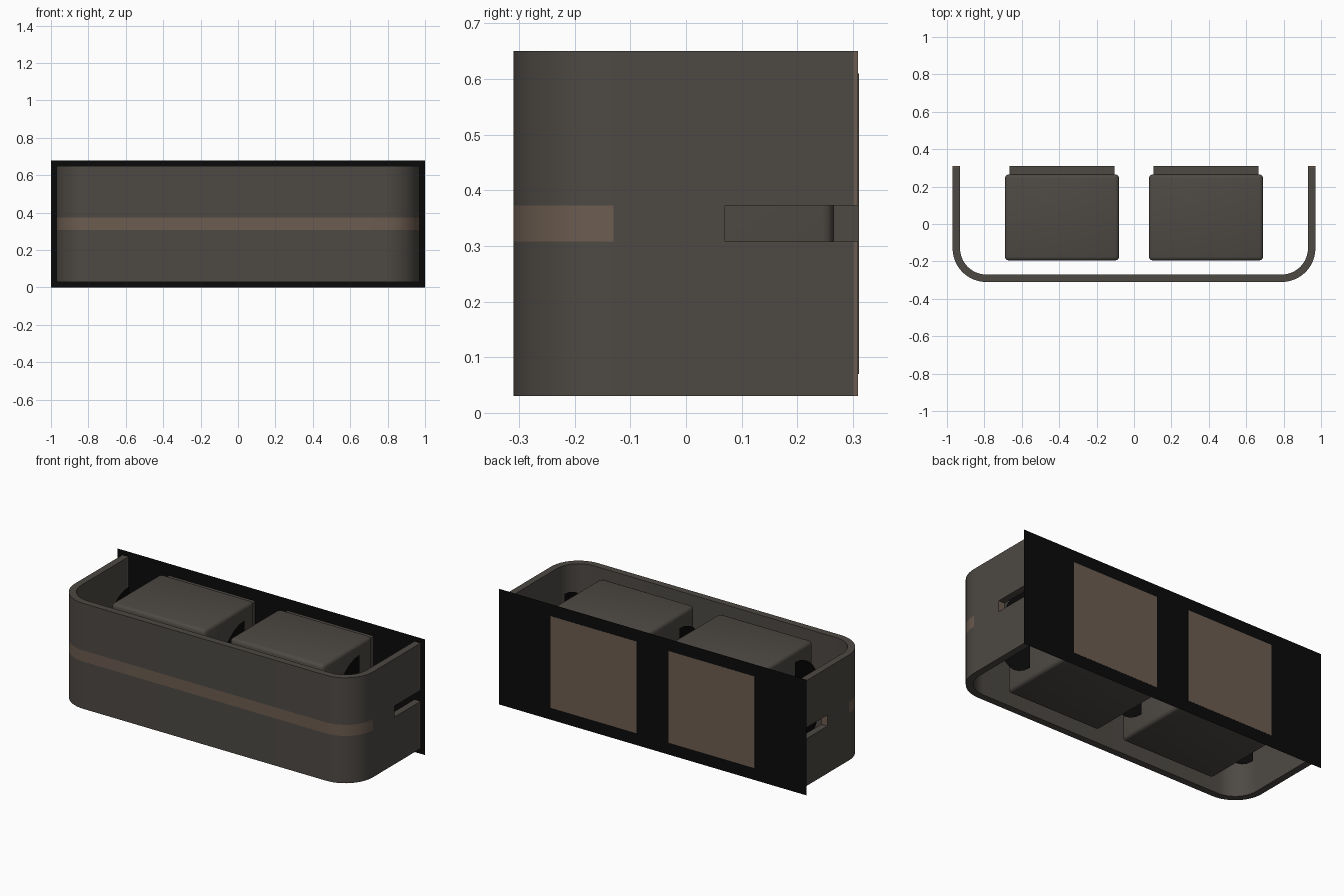
import bpy, bmesh, math
from mathutils import Vector

if "Cube" in bpy.data.objects:
    bpy.data.objects.remove(bpy.data.objects["Cube"])


def mat(name, col):
    m = bpy.data.materials.new(name)
    m.diffuse_color = (*col, 1)
    m.use_nodes = True
    m.node_tree.nodes["Principled BSDF"].inputs["Base Color"].default_value = m.diffuse_color
    return m


GREY = mat("warm dark grey", (0.075, 0.067, 0.058))
BROWN = mat("brown", (0.15, 0.108, 0.08))
BLACK = mat("black", (0.003, 0.003, 0.003))


def finish(name, bm, mats, rule=None, smooth=True):
    bmesh.ops.recalc_face_normals(bm, faces=bm.faces)
    bm.normal_update()
    for f in bm.faces:
        if rule:
            f.material_index = rule(f.calc_center_median(), f.normal)
    me = bpy.data.meshes.new(name)
    bm.to_mesh(me)
    bm.free()
    for m in mats:
        me.materials.append(m)
    ob = bpy.data.objects.new(name, me)
    bpy.context.collection.objects.link(ob)
    if smooth:
        bpy.ops.object.select_all(action='DESELECT')
        ob.select_set(True)
        bpy.context.view_layer.objects.active = ob
        bpy.ops.object.shade_smooth_by_angle(angle=math.radians(35))
    return ob


def u_path(half, front, r, stops, n=12):
    """U-shaped outline, open at the back, from left to right."""
    right = [(half - r + r * math.sin(a), front + r - r * math.cos(a))
             for a in [math.pi / 2 * i / n for i in range(n + 1)]]
    right += [(half, y) for y in stops]
    return [(-x, y) for x, y in reversed(right)] + right


def u_wall(name, z0, z1, stops, rule):
    outer = u_path(0.97, -0.31, 0.18, stops)
    inner = u_path(0.93, -0.27, 0.14, stops)
    bm = bmesh.new()
    rings = [[bm.verts.new(v) for v in ((*o, z0), (*o, z1), (*i, z1), (*i, z0))]
             for o, i in zip(outer, inner)]
    for a, b in zip(rings, rings[1:]):
        for k in range(4):
            bm.faces.new((a[k], a[(k + 1) % 4], b[(k + 1) % 4], b[k]))
    bm.faces.new(rings[0])
    bm.faces.new(rings[-1])
    return finish(name, bm, [GREY, BROWN], rule)


def box(name, lo, hi, mats, bevel=0, rule=None):
    bm = bmesh.new()
    bmesh.ops.create_cube(bm, size=1)
    lo, hi = Vector(lo), Vector(hi)
    for v in bm.verts:
        v.co = Vector([(lo[i] + hi[i]) / 2 + v.co[i] * (hi[i] - lo[i]) for i in range(3)])
    if bevel:
        bmesh.ops.bevel(bm, geom=bm.edges[:], offset=bevel, segments=3, profile=0.5, affect='EDGES')
    return finish(name, bm, mats, rule)


# Curved casing: lower and upper shells with brown back ends
ends = lambda c, n: 1 if c.y > 0.3 else 0
u_wall("lower_shell", 0.03, 0.308, [0.301, 0.309], ends)
u_wall("upper_shell", 0.373, 0.65, [0.301, 0.309], ends)

# Brown stripe between the shells, stopping short to leave a slot on each side
u_wall("middle_stripe", 0.308, 0.373, [-0.1295, 0.07],
       lambda c, n: 1 if n.y > 0.9 and c.y > 0.06 or
       (c.y < -0.13 and (abs(c.x) > 0.945 or c.y < -0.3 or n.y < -0.05)) else 0)

# Thin black back plate
bm = bmesh.new()
bm.faces.new([bm.verts.new(v) for v in ((-1, 0.31, 0), (1, 0.31, 0), (1, 0.31, 0.68), (-1, 0.31, 0.68))])
finish("back_plate", bm, [BLACK], smooth=False)

# Two rounded blocks with mounting pads that show brown through the back
for side, s in (("left", -1), ("right", 1)):
    cx = 0.385 * s
    box(side + "_block", (cx - 0.305, -0.195, 0.045), (cx + 0.305, 0.265, 0.635), [GREY], 0.02)
    box(side + "_mounting_pad", (cx - 0.28, 0.26, 0.07), (cx + 0.28, 0.311, 0.61), [GREY, BROWN],
        rule=lambda c, n: 1 if n.y > 0.9 else 0)

# Thin black half-round dividers beside the blocks
for name, x in (("left", -0.75), ("middle", 0), ("right", 0.75)):
    bm = bmesh.new()
    bm.faces.new([bm.verts.new((x, 0.06 - 0.24 * math.cos(a), 0.34 + 0.28 * math.sin(a)))
                  for a in [math.pi * (i / 16 - 0.5) for i in range(17)]])
    finish(name + "_divider", bm, [BLACK], smooth=False)
